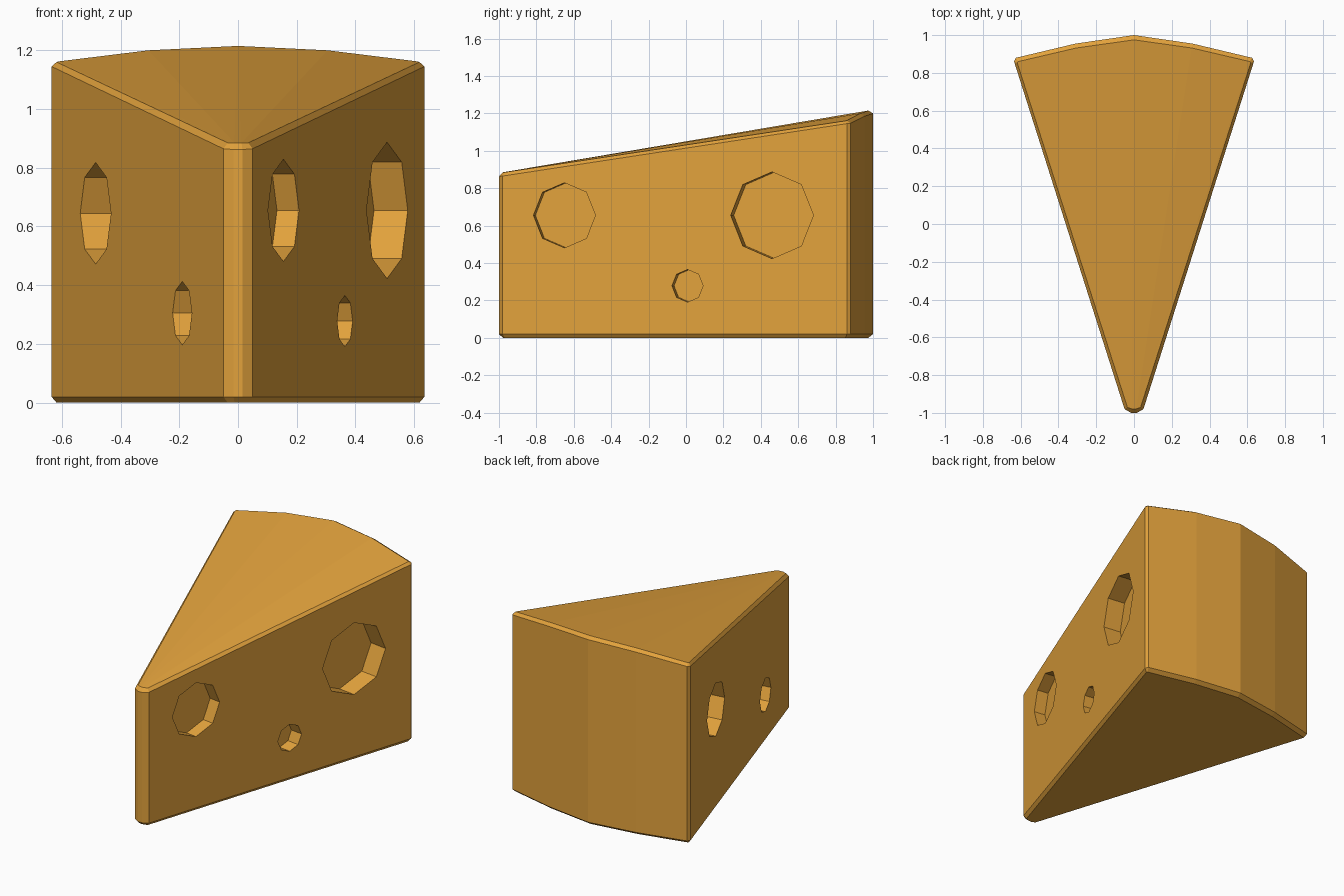
import bpy, bmesh
from math import sin, cos, pi
from mathutils import Vector

if "Cube" in bpy.data.objects:
    bpy.data.objects.remove(bpy.data.objects["Cube"])


def to_object(name, bm):
    bmesh.ops.recalc_face_normals(bm, faces=bm.faces[:])
    mesh = bpy.data.meshes.new(name)
    bm.to_mesh(mesh)
    bm.free()
    obj = bpy.data.objects.new(name, mesh)
    bpy.context.collection.objects.link(obj)
    return obj


def mirrored(half):
    # half outline runs from the tip to the back centre on the +x side
    return half + [(-x, y, z) for x, y, z in reversed(half) if x > 0]


# wedge: right half outlines of the full-width wall and the chamfered rim
wall = [(0.015, -1, 0.862), (0.05, -0.98, 0.865), (0.635, 0.86, 1.145),
        (0.625, 0.88, 1.147), (0.31, 0.955, 1.185), (0, 1, 1.2)]
rim = [(0.012, -0.979, 0.885), (0.035, -0.97, 0.885), (0.618, 0.853, 1.16),
       (0.613, 0.86, 1.162), (0.305, 0.932, 1.2), (0, 0.975, 1.215)]
wall, rim = mirrored(wall), mirrored(rim)
layers = [[(x, y, 0) for x, y, z in rim], [(x, y, 0.02) for x, y, z in wall], wall, rim]

bm = bmesh.new()
rings = [[bm.verts.new(p) for p in layer] for layer in layers]
n = len(wall)
for low, high in zip(rings, rings[1:]):
    for i in range(n):
        j = (i + 1) % n
        bm.faces.new((low[i], low[j], high[j], high[i]))
bm.faces.new(rings[0])

# top surface fans out from the tip
top = rings[3]
half = n // 2
bm.faces.new((top[0], top[half], top[-1]))
for i in range(1, half):
    bm.faces.new((top[0], top[i], top[i + 1]))
    bm.faces.new((top[-1], top[n - 1 - i], top[n - 2 - i]))
cheese = to_object("cheese_wedge", bm)

mat = bpy.data.materials.new("cheese")
mat.diffuse_color = (0.76, 0.36, 0.045, 1)
mat.use_nodes = True
mat.node_tree.nodes["Principled BSDF"].inputs["Base Color"].default_value = mat.diffuse_color
cheese.data.materials.append(mat)

# holes: side, y, z, radius, depth
holes = [(1, 0.46, 0.655, 0.232, 0.115), (1, -0.65, 0.655, 0.174, 0.075),
         (1, 0.008, 0.278, 0.087, 0.08), (-1, 0.388, 0.645, 0.173, 0.115),
         (-1, -0.54, 0.305, 0.108, 0.08)]
bm = bmesh.new()
for side, y, z, r, depth in holes:
    centre = Vector((side * (0.05 + (y + 0.98) * 0.318), y, z))
    along = Vector((side * 0.303, 0.953, 0))
    inward = Vector((-side, 0.14, 0))
    ends = []
    for s in (-0.06, depth):
        ends.append([bm.verts.new(centre + inward * s
                                  + along * (r * sin(k * pi / 4))
                                  + Vector((0, 0, r * cos(k * pi / 4))))
                     for k in range(8)])
    for ring in ends:
        bm.faces.new(ring)
    for k in range(8):
        m = (k + 1) % 8
        bm.faces.new((ends[0][k], ends[0][m], ends[1][m], ends[1][k]))
cutter = to_object("hole_cutter", bm)
cutter.hide_render = True
cutter.data.materials.append(mat)

# carve the holes, then discard the cutter
mod = cheese.modifiers.new("holes", 'BOOLEAN')
mod.operation = 'DIFFERENCE'
mod.solver = 'EXACT'
mod.object = cutter
bpy.context.view_layer.objects.active = cheese
bpy.ops.object.modifier_apply(modifier=mod.name)
bpy.data.objects.remove(cutter)
